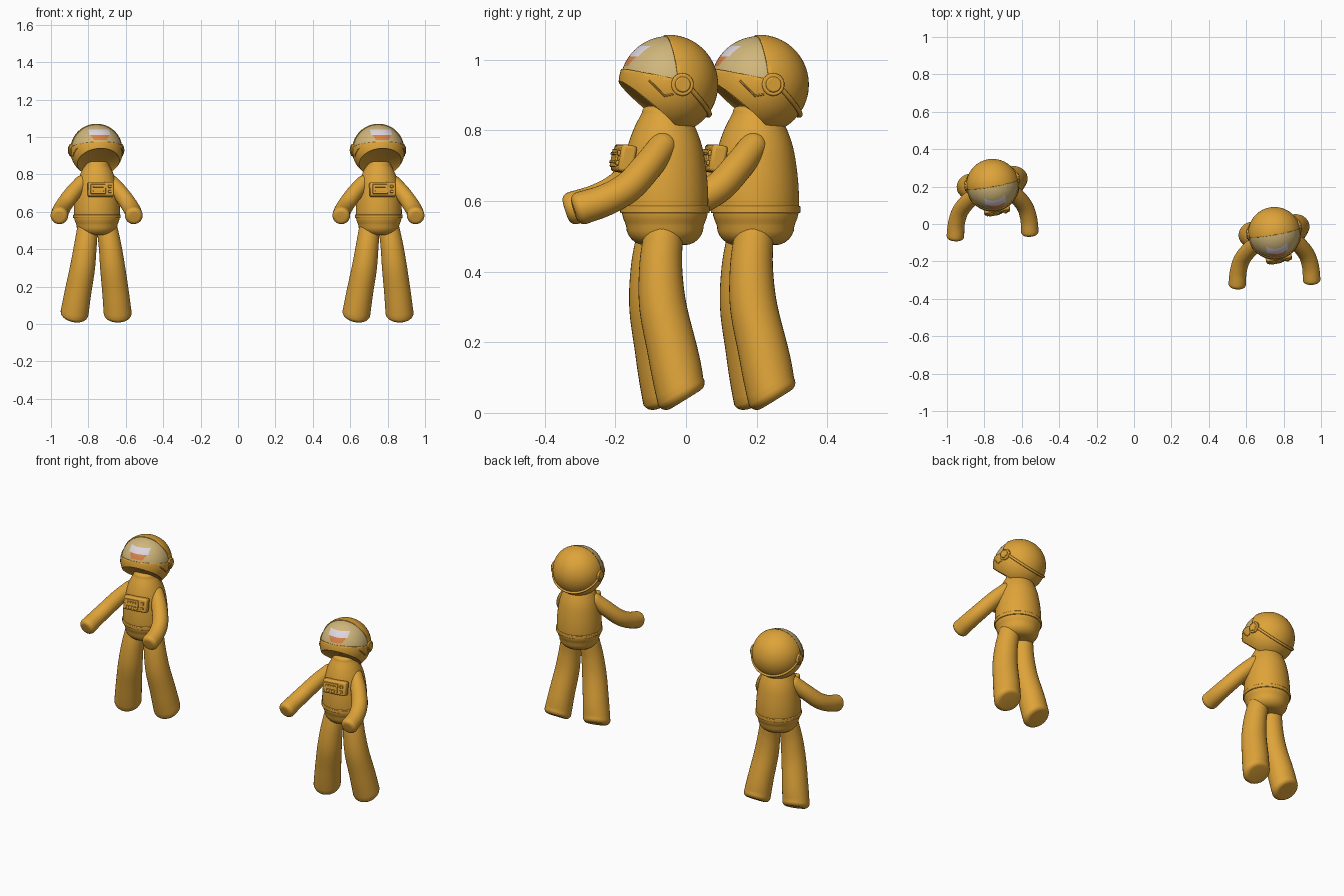
import bpy, bmesh
from math import sin, cos, pi, radians, sqrt
from mathutils import Vector, Matrix

cube = bpy.data.objects.get("Cube")
if cube:
    bpy.data.objects.remove(cube)


def material(name, rgb):
    m = bpy.data.materials.new(name)
    m.use_nodes = True
    m.diffuse_color = (*rgb, 1)
    m.node_tree.nodes["Principled BSDF"].inputs["Base Color"].default_value = (*rgb, 1)
    return m


suit = material("golden suit", (0.73, 0.366, 0.04))
glass = material("tan visor", (0.63, 0.468, 0.195))
shine = material("pale reflection", (0.73, 0.67, 0.73))
glow = material("orange reflection", (0.708, 0.23, 0.065))

TURN = Matrix.Rotation(radians(10), 4, 'Z')      # the figure looks a little to its left
PLACE = Matrix.Translation((0.751, -0.05, 0)) @ TURN
HEAD = Vector((0, 0, 0.93))
R = 0.141
parts = []


def finish(name, bm, mats=(suit,), bevel=0):
    """Turn a bmesh into a placed, smooth-shaded object."""
    bmesh.ops.recalc_face_normals(bm, faces=bm.faces[:])
    me = bpy.data.meshes.new(name)
    bm.to_mesh(me)
    bm.free()
    for m in mats:
        me.materials.append(m)
    ob = bpy.data.objects.new(name, me)
    bpy.context.collection.objects.link(ob)
    ob.matrix_world = PLACE
    bpy.ops.object.select_all(action='DESELECT')
    ob.select_set(True)
    bpy.context.view_layer.objects.active = ob
    bpy.ops.object.shade_smooth_by_angle(angle=radians(40))
    if bevel:
        mod = ob.modifiers.new("bevel", 'BEVEL')
        mod.width, mod.segments = bevel, 2
    parts.append(ob)
    return ob


def tube(name, pts, caps, end_dir=None, ref=(1, 0, 0), segs=32, steps=6):
    """Loft circles along a smooth path of (x, y, z, radius), with rounded caps."""
    p = [Vector(q) for q in pts]
    p = [2 * p[0] - p[1]] + p + [2 * p[-1] - p[-2]]
    path = []
    for a, b, c, d in zip(p, p[1:], p[2:], p[3:]):
        for k in range(steps):
            t = k / steps
            path.append(0.5 * (2 * b + (c - a) * t + (2 * a - 5 * b + 4 * c - d) * t ** 2
                               + (3 * b - a - 3 * c + d) * t ** 3))
    path.append(p[-2])
    n = len(path)
    rings = []
    for i, q in enumerate(path):
        t = (path[min(i + 1, n - 1)] - path[max(i - 1, 0)]).to_3d().normalized()
        if end_dir:
            w = max(0, (i - n + 1 + steps) / steps)
            t = t.lerp(Vector(end_dir).normalized(), w).normalized()
        rings.append((q.to_3d(), q[3], t))
    (c0, r0, t0), (c1, r1, t1) = rings[0], rings[-1]
    for k in range(1, 7):
        a = k * pi / 12
        s, drop = sin(a), 1 - cos(a)
        rings.insert(0, (c0 - t0 * caps[0] * s, max(r0 - caps[0] * drop, 0.001), t0))
        rings.append((c1 + t1 * caps[1] * s, max(r1 - caps[1] * drop, 0.001), t1))
    bm = bmesh.new()
    loops = []
    for c, r, t in rings:
        u = Vector(ref)
        u = (u - t * u.dot(t)).normalized()
        v = t.cross(u)
        loops.append([bm.verts.new(c + r * (u * cos(2 * pi * k / segs) + v * sin(2 * pi * k / segs)))
                      for k in range(segs)])
    for a, b in zip(loops, loops[1:]):
        for k in range(segs):
            j = (k + 1) % segs
            bm.faces.new((a[k], a[j], b[j], b[k]))
    bm.faces.new(loops[0])
    bm.faces.new(loops[-1])
    return finish(name, bm)


def disc(name, radius, depth, matrix, bevel):
    bm = bmesh.new()
    bmesh.ops.create_cone(bm, cap_ends=True, segments=48, radius1=radius, radius2=radius,
                          depth=depth, matrix=matrix)
    return finish(name, bm, bevel=bevel)


def box(name, centre, size, frame, bevel):
    bm = bmesh.new()
    bmesh.ops.create_cube(bm, size=1, matrix=frame @ Matrix.Translation(centre) @ Matrix.Diagonal((*size, 1)))
    return finish(name, bm, bevel=bevel)


def cut(bm, co, normal, clear=False):
    bmesh.ops.bisect_plane(bm, geom=bm.verts[:] + bm.edges[:] + bm.faces[:], plane_co=co,
                           plane_no=normal, clear_outer=clear)


# Helmet shell with a sloped chin opening and a visor window
CHIN = Vector((0, -0.65, -0.76)).normalized()
bm = bmesh.new()
bmesh.ops.create_uvsphere(bm, u_segments=64, v_segments=40, radius=R)
cut(bm, CHIN * 0.084, CHIN, True)
chin = bmesh.ops.holes_fill(bm, edges=[e for e in bm.edges if e.is_boundary], sides=0)["faces"]
bmesh.ops.recalc_face_normals(bm, faces=bm.faces[:])
bmesh.ops.inset_individual(bm, faces=chin, thickness=0.01, depth=-0.006)
cut(bm, (0, 0.005, 0), (0, 1, 0.1))
cut(bm, (0, 0, 0.015), (0, 0.22, 1))
window = []
for f in bm.faces:
    c = f.calc_center_median()
    if c.y < 0.005 - 0.1 * c.z and c.z > 0.015 - 0.22 * c.y:
        window.append(f)
bmesh.ops.delete(bm, geom=window, context='FACES')
bmesh.ops.translate(bm, verts=bm.verts, vec=HEAD)
shell = finish("helmet", bm).modifiers.new("thickness", 'SOLIDIFY')
shell.thickness, shell.offset = 0.006, -1

# Visor dome, with the reflection cut into its front
bm = bmesh.new()
bmesh.ops.create_uvsphere(bm, u_segments=64, v_segments=40, radius=R - 0.004)
cut(bm, CHIN * 0.062, CHIN, True)
for z in (0.053, 0.08, 0.109):
    cut(bm, (0, 0, z), (0, 0, 1))
for s in (-1, 1):
    cut(bm, (s * 0.057, 0, 0.08), (1, 0, 0))
    cut(bm, (s * 0.05, 0, 0.08), (1, 0, -0.6 * s))
for f in bm.faces:
    c = f.calc_center_median()
    if c.y < 0 and 0.08 < c.z < 0.109 and abs(c.x) < 0.057:
        f.material_index = 1
    elif c.y < 0 and 0.053 < c.z < 0.08 and abs(c.x) < 0.05 + 0.6 * (c.z - 0.08):
        f.material_index = 2
bmesh.ops.translate(bm, verts=bm.verts, vec=HEAD)
finish("visor", bm, (glass, shine, glow))

# Helmet rear rim, running from ear to ear below the back of the head
n = Vector((0, 1, 1)).normalized()
v = Vector((0, 1, -1)).normalized()
rim = []
for k in range(13):
    a = pi * k / 12
    q = HEAD + n * 0.02 + Vector((1, 0, 0)) * 0.139 * cos(a) + v * 0.143 * sin(a)
    rim.append((*q, 0.007))
tube("helmet_rim", rim, (0.005, 0.005), ref=n, segs=10, steps=4)

# Ear discs and cheek marks
for s, side in ((1, "left"), (-1, "right")):
    axis = Matrix.Rotation(pi / 2, 4, 'Y')
    at = HEAD + Vector((s * 0.134, 0.016, 0))
    disc(side + "_ear", 0.032, 0.022, Matrix.Translation(at) @ axis, 0.004)
    disc(side + "_ear_cap", 0.022, 0.032, Matrix.Translation(at) @ axis, 0.004)
    for i, (a, b) in enumerate((((-0.075, 0.01), (-0.035, -0.032)), ((-0.035, -0.032), (-0.012, -0.028)))):
        mark = []
        for k in range(4):
            y, z = Vector(a).lerp(Vector(b), k / 3)
            mark.append((s * sqrt(R * R - y * y - z * z), y, HEAD.z + z, 0.003))
        tube(f"{side}_cheek_mark_{i + 1}", mark, (0.002, 0.002), segs=8, steps=2)

# Torso and belt
body = ((0.53, 0.11), (0.57, 0.122), (0.65, 0.121), (0.74, 0.109), (0.8, 0.09), (0.85, 0.065))
tube("torso", [(0, -0.01, z, r) for z, r in body], (0.055, 0.02), segs=48)
disc("belt", 0.127, 0.02, Matrix.Translation((0, -0.01, 0.576)), 0.003)

# Chest pack with its panel, slots and buttons
pack = Matrix.Translation((0, -0.128, 0.72)) @ Matrix.Rotation(radians(-10), 4, 'X')
box("chest_pack", (0, 0, 0), (0.14, 0.044, 0.078), pack, 0.009)
box("pack_panel", (-0.018, -0.022, -0.002), (0.082, 0.01, 0.052), pack, 0.003)
for i in (-1, 1):
    box("pack_slot", (-0.018, -0.028, i * 0.012 - 0.002), (0.058, 0.008, 0.007), pack, 0.002)
    box("pack_button", (0.045, -0.023, i * 0.014 - 0.002), (0.018, 0.012, 0.014), pack, 0.003)

# Legs and arms
unturn = TURN.inverted()
for s, side in ((1, "left"), (-1, "right")):
    leg = ((0.055, -0.025, 0.5, 0.056), (0.068, -0.034, 0.41, 0.061), (0.082, -0.03, 0.3, 0.067),
           (0.102, -0.005, 0.17, 0.071), (0.117, 0.015, 0.06, 0.075))
    tube(side + "_leg", [(s * x, y, z, r) for x, y, z, r in leg], (0.05, 0.026),
         end_dir=(s * 0.08, 0.5, -0.82))
    arm = ((0.08, -0.028, 0.755, 0.04), (0.128, -0.07, 0.7, 0.043), (0.172, -0.125, 0.64, 0.044),
           (0.193, -0.19, 0.603, 0.045), (0.199, -0.258, 0.58, 0.047))
    path = [(*(unturn @ Vector((s * x, y + s * 0.012, z))), r) for x, y, z, r in arm]
    tube(side + "_arm", path, (0.04, 0.022))

# Second figure, standing to the right and further back
for ob in parts:
    twin = ob.copy()
    twin.name = "second_" + ob.name
    bpy.context.collection.objects.link(twin)
    twin.matrix_world = Matrix.Translation((-1.507, 0.257, 0)) @ PLACE
